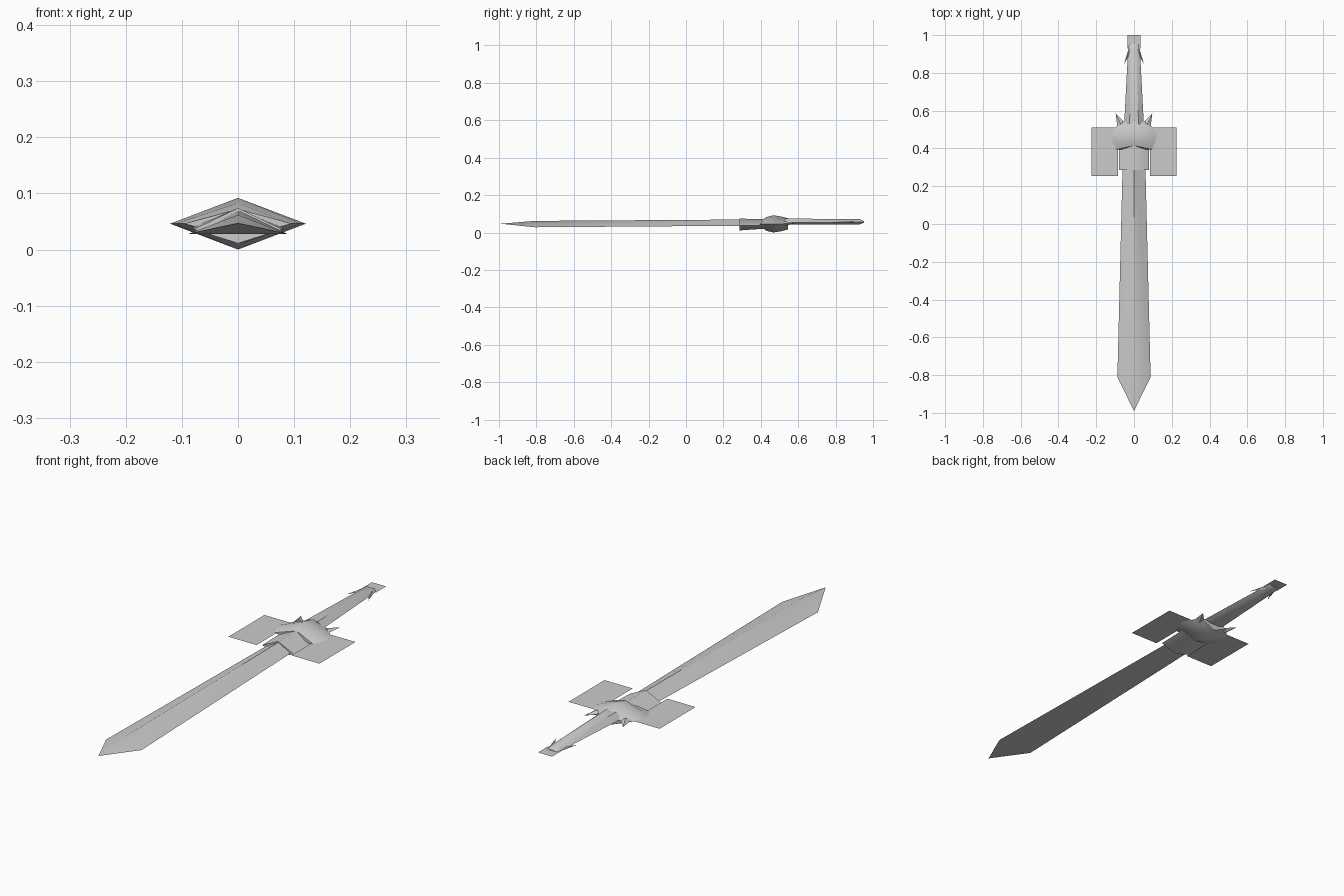
import bpy, bmesh, math

old = bpy.data.objects.get("Cube")
if old:
    bpy.data.objects.remove(old)

grey = bpy.data.materials.new("plain grey")
grey.use_nodes = True
grey.diffuse_color = (0.6, 0.6, 0.6, 1)
grey.node_tree.nodes["Principled BSDF"].inputs["Base Color"].default_value = (0.6, 0.6, 0.6, 1)


def finish(name, bm, smooth=None):
    bmesh.ops.remove_doubles(bm, verts=bm.verts, dist=0.0005)
    bmesh.ops.recalc_face_normals(bm, faces=bm.faces)
    mesh = bpy.data.meshes.new(name)
    bm.to_mesh(mesh)
    bm.free()
    mesh.materials.append(grey)
    ob = bpy.data.objects.new(name, mesh)
    bpy.context.collection.objects.link(ob)
    if smooth:
        bpy.ops.object.select_all(action="DESELECT")
        ob.select_set(True)
        bpy.context.view_layer.objects.active = ob
        bpy.ops.object.shade_smooth_by_angle(angle=math.radians(smooth))
    return ob


def loft(name, stations, flat=0.0, sweep=0.0, caps=True, smooth=None):
    """Each station is y, half width, edge height, top height, bottom height.
    flat widens the ridge; sweep pushes the first ridge back along y."""
    bm = bmesh.new()
    rings = []
    for i, (y, w, ze, zt, zb) in enumerate(stations):
        yr = y + (sweep if i == 0 else 0)
        f = w * flat
        pts = [(w, y, ze), (f, yr, zt), (-f, yr, zt),
               (-w, y, ze), (-f, yr, zb), (f, yr, zb)]
        if not flat:
            pts = [pts[k] for k in (0, 1, 3, 4)]
        rings.append([bm.verts.new(p) for p in pts])
    n = len(rings[0])
    for a, b in zip(rings, rings[1:]):
        for k in range(n):
            bm.faces.new((a[k], a[(k + 1) % n], b[(k + 1) % n], b[k]))
    if caps:
        bm.faces.new(rings[0])
        bm.faces.new(rings[-1])
    return finish(name, bm, smooth)


def card(name, x0, x1, y0, y1, z):
    bm = bmesh.new()
    bm.faces.new([bm.verts.new(p) for p in
                  ((x0, y0, z), (x1, y0, z), (x1, y1, z), (x0, y1, z))])
    return finish(name, bm)


def spike(name, side, base_a, base_b, tip, z, half):
    """Thin pyramid from a base edge to a tip, in plan coordinates."""
    bm = bmesh.new()
    mid = [(a + b) / 2 for a, b in zip(base_a, base_b)]
    ring = [bm.verts.new((side * p[0], p[1], z + dz)) for p, dz in
            ((base_a, 0), (mid, half), (base_b, 0), (mid, -half))]
    point = bm.verts.new((side * tip[0], tip[1], z))
    for k in range(4):
        bm.faces.new((ring[k], ring[(k + 1) % 4], point))
    bm.faces.new(ring)
    return finish(name, bm)


# Blade: ridged on top, flat underneath
loft("blade", [(-0.99, 0, 0.047, 0.047, 0.047),
               (-0.81, 0.088, 0.028, 0.062, 0.028),
               (0.40, 0.058, 0.037, 0.07, 0.037)], smooth=45)

# Collar and hollow guard
loft("collar", [(0.285, 0.079, 0.036, 0.074, 0.011),
                (0.44, 0.079, 0.04, 0.072, 0.022)], smooth=50)
loft("guard", [(0.395, 0.095, 0.046, 0.072, 0.020),
               (0.43, 0.112, 0.046, 0.083, 0.009),
               (0.468, 0.121, 0.046, 0.092, 0.0),
               (0.505, 0.105, 0.046, 0.086, 0.006),
               (0.545, 0.068, 0.046, 0.076, 0.016)],
     sweep=0.02, smooth=48)

# Grip
loft("grip", [(0.53, 0.052, 0.052, 0.075, 0.044),
              (0.93, 0.031, 0.056, 0.071, 0.044),
              (0.953, 0.022, 0.057, 0.060, 0.054)], flat=0.45, smooth=35)

# Flat plates and spikes
card("pommel_plate", -0.035, 0.035, 0.93, 1.0, 0.057)
for side, label in ((1, "left"), (-1, "right")):
    x0, x1 = sorted((side * 0.086, side * 0.226))
    card(label + "_wing_plate", x0, x1, 0.255, 0.51, 0.046)
    spike(label + "_guard_spike", side, (0.052, 0.54), (0.088, 0.515),
          (0.097, 0.585), 0.048, 0.012)
    spike(label + "_pommel_spike", side, (0.022, 0.90), (0.022, 0.95),
          (0.053, 0.847), 0.057, 0.008)
